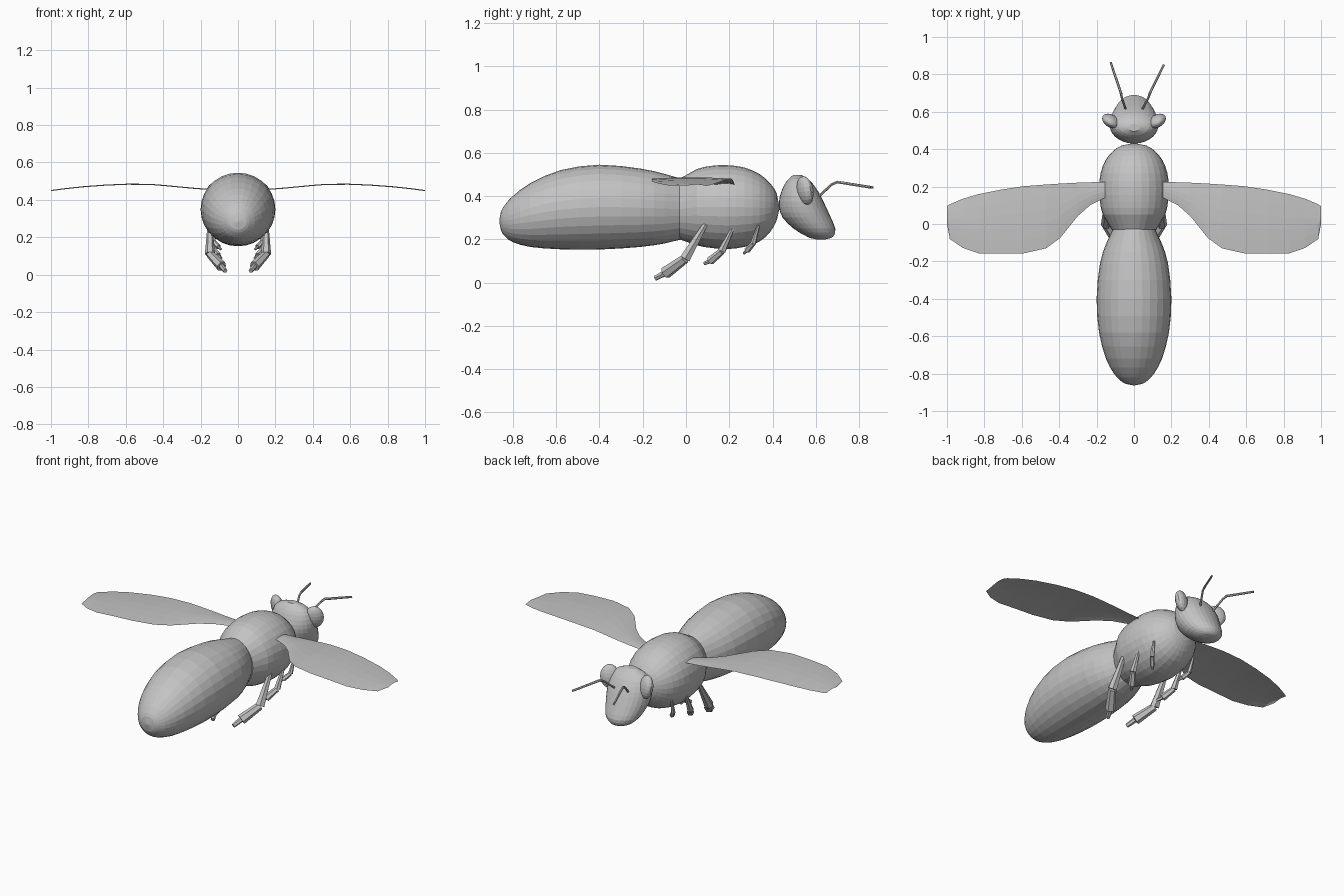
import bpy, bmesh, math
from mathutils import Vector, Matrix

if "Cube" in bpy.data.objects:
    bpy.data.objects.remove(bpy.data.objects["Cube"])

grey = bpy.data.materials.new("plain grey")
grey.diffuse_color = (0.55, 0.55, 0.55, 1)
grey.use_nodes = True
grey.node_tree.nodes["Principled BSDF"].inputs["Base Color"].default_value = grey.diffuse_color


def finish(name, bm, closed=True):
    if closed:
        bmesh.ops.recalc_face_normals(bm, faces=bm.faces)
    me = bpy.data.meshes.new(name)
    bm.to_mesh(me)
    bm.free()
    me.materials.append(grey)
    ob = bpy.data.objects.new(name, me)
    bpy.context.collection.objects.link(ob)
    return ob


def skin(bm, rings):
    """Join vertex rings with quads and cap both ends."""
    n = len(rings[0])
    vs = [[bm.verts.new(p) for p in r] for r in rings]
    for a, b in zip(vs, vs[1:]):
        for i in range(n):
            j = (i + 1) % n
            bm.faces.new((a[i], a[j], b[j], b[i]))
    bm.faces.new(vs[0])
    bm.faces.new(vs[-1])


def refine(rows):
    """Smooth extra station between each pair of profile rows."""
    out = []
    last = len(rows) - 1
    for i in range(last):
        p0, p1, p2, p3 = (rows[max(0, min(last, i + k))] for k in (-1, 0, 1, 2))
        out.append(p1)
        if 0 < i < last - 1:
            out.append(tuple((9 * (b + c) - a - d) / 16
                             for a, b, c, d in zip(p0, p1, p2, p3)))
    return out + [rows[-1]]


def body(name, rows, along_z=False, n=28):
    """Oval loft; each row is (station, high, low, half width)."""
    bm = bmesh.new()
    rings = []
    for s, hi, lo, w in refine(rows):
        ring = []
        for i in range(n):
            t = 2 * math.pi * i / n
            u, x = (hi + lo) / 2 + (hi - lo) / 2 * math.cos(t), w * math.sin(t)
            ring.append((x, u, s) if along_z else (x, s, u))
        rings.append(ring)
    skin(bm, rings)
    return finish(name, bm)


def limb(bm, a, b, ra, rb, n=6):
    """Tapered bar from a to b."""
    a, b = Vector(a), Vector(b)
    q = (b - a).to_track_quat('Z', 'Y')
    skin(bm, [[p + q @ Vector((r * math.cos(2 * math.pi * i / n),
                               r * math.sin(2 * math.pi * i / n), 0))
               for i in range(n)] for p, r in ((a, ra), (b, rb))])


# Abdomen, thorax and head
body("abdomen", [(-.863, .29, .28, .005), (-.855, .33, .24, .045),
                 (-.835, .362, .212, .075), (-.80, .40, .187, .107),
                 (-.72, .46, .165, .150), (-.58, .52, .154, .187),
                 (-.40, .545, .153, .2), (-.21, .527, .165, .182),
                 (-.10, .503, .181, .147), (-.02, .48, .20, .11)])
body("thorax", [(-.03, .48, .20, .12), (.05, .525, .172, .167),
                (.12, .54, .16, .182), (.19, .543, .155, .187),
                (.27, .532, .165, .179), (.34, .502, .19, .153),
                (.39, .458, .235, .112), (.42, .41, .29, .065),
                (.432, .35, .34, .005)])
body("head", [(.2, .645, .60, .025), (.206, .67, .575, .05),
              (.22, .685, .545, .075), (.25, .69, .497, .1),
              (.30, .67, .447, .12), (.35, .647, .43, .13),
              (.40, .623, .434, .13), (.45, .592, .453, .113),
              (.48, .563, .475, .08), (.497, .535, .495, .03)], along_z=True)

for side, s in (("left", -1), ("right", 1)):
    # Bulging eyes
    bm = bmesh.new()
    bmesh.ops.create_uvsphere(bm, u_segments=16, v_segments=10, radius=1)
    m = (Matrix.Translation((s * .122, .55, .425))
         @ Matrix.Rotation(s * math.radians(30), 4, 'Z')
         @ Matrix.Rotation(math.radians(10), 4, 'X')
         @ Matrix.Diagonal((.053, .033, .067, 1)))
    bmesh.ops.transform(bm, matrix=m, verts=bm.verts)
    finish(side + "_eye", bm)

    # Bent antennae
    tip = (.160, .852) if s > 0 else (.125, .865)
    bm = bmesh.new()
    root, mid = (s * .045, .615, .40), (s * .085, .70, .465)
    if s < 0:
        mid = (-.07, .70, .465)
    elbow = (mid[0] * .8 + root[0] * .2, .675, .455)
    limb(bm, root, elbow, .006, .006)
    limb(bm, elbow, mid, .006, .007)
    limb(bm, mid, (s * tip[0], tip[1], .44), .007, .006)
    finish(side + "_antenna", bm)

    # Three legs: thigh, shin and foot
    legs = {
        "hind": ([(.150, .09, .27), (.150, -.005, .11),
                  (.088, -.095, .045), (.068, -.142, .02)], 1),
        "middle": ([(.150, .215, .25), (.145, .165, .145),
                    (.108, .112, .10), (.09, .085, .088)], .7),
        "front": ([(.140, .335, .265), (.132, .31, .18),
                   (.105, .282, .148), (.09, .267, .135)], .5)}
    for leg, (pts, k) in legs.items():
        p = [(s * x, y, z) for x, y, z in pts]
        bm = bmesh.new()
        limb(bm, p[0], p[1], .013 * k, .027 * k)
        limb(bm, p[1], p[2], .022 * k, .029 * k)
        limb(bm, p[2], p[3], .015 * k, .012 * k)
        finish(f"{side}_{leg}_leg", bm)

    # Thin arched wing: (x, leading y, trailing y, z)
    cols = [(.155, .225, .14, .456), (.235, .223, .10, .462),
            (.30, .221, .043, .468), (.395, .216, -.075, .477),
            (.47, .211, -.13, .483), (.59, .202, -.157, .484),
            (.71, .184, -.159, .479), (.83, .160, -.157, .470),
            (.915, .135, -.128, .461), (.985, .105, -.08, .452),
            (1.0, .095, .0, .45)]
    bm = bmesh.new()
    rows = 5
    grid = [[bm.verts.new((s * x, a + (b - a) * i / rows,
                           z + .006 * math.sin(math.pi * i / rows) - .003))
             for i in range(rows + 1)] for x, a, b, z in cols]
    for c, d in zip(grid, grid[1:]):
        for i in range(rows):
            f = (c[i], c[i + 1], d[i + 1], d[i])
            bm.faces.new(f if s > 0 else f[::-1])
    finish(side + "_wing", bm, closed=False)
